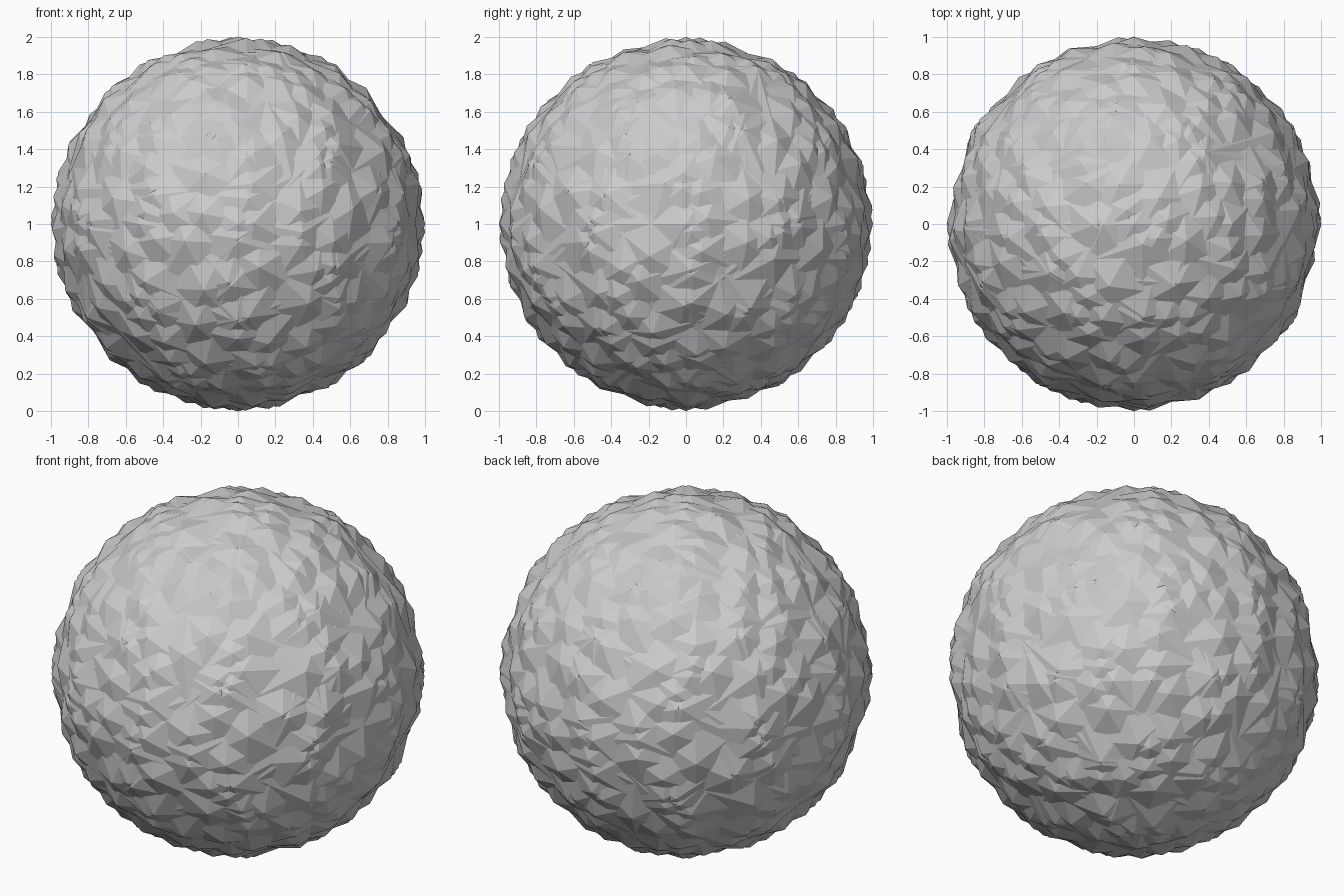
import bpy, bmesh, math, random
from mathutils import Matrix, Quaternion

cube = bpy.data.objects.get("Cube")
if cube:
    bpy.data.objects.remove(cube, do_unlink=True)

COPIES = 10
random.seed(4)

# Single grey finish
grey = bpy.data.materials.new("light_grey")
grey.use_nodes = True
colour = (0.6, 0.6, 0.6, 1)
grey.diffuse_color = colour
grey.node_tree.nodes["Principled BSDF"].inputs["Base Color"].default_value = colour


def random_turn():
    """Uniformly random rotation."""
    q = Quaternion([random.gauss(0, 1) for _ in range(4)])
    return q.normalized().to_matrix().to_4x4()


# The first solid is turned so that it has a corner on every main axis
upright = Matrix.Rotation(-math.atan(2) / 2, 4, 'Y')
turns = [upright] + [random_turn() for _ in range(COPIES - 1)]

# Interpenetrating geodesic solids sharing one centre and one outer radius
bm = bmesh.new()
for turn in turns:
    bmesh.ops.create_icosphere(
        bm, subdivisions=2, radius=1,
        matrix=Matrix.Translation((0, 0, 1)) @ turn)

mesh = bpy.data.meshes.new("faceted_ball")
bm.to_mesh(mesh)
bm.free()
mesh.materials.append(grey)
ball = bpy.data.objects.new("faceted_ball", mesh)
bpy.context.collection.objects.link(ball)
